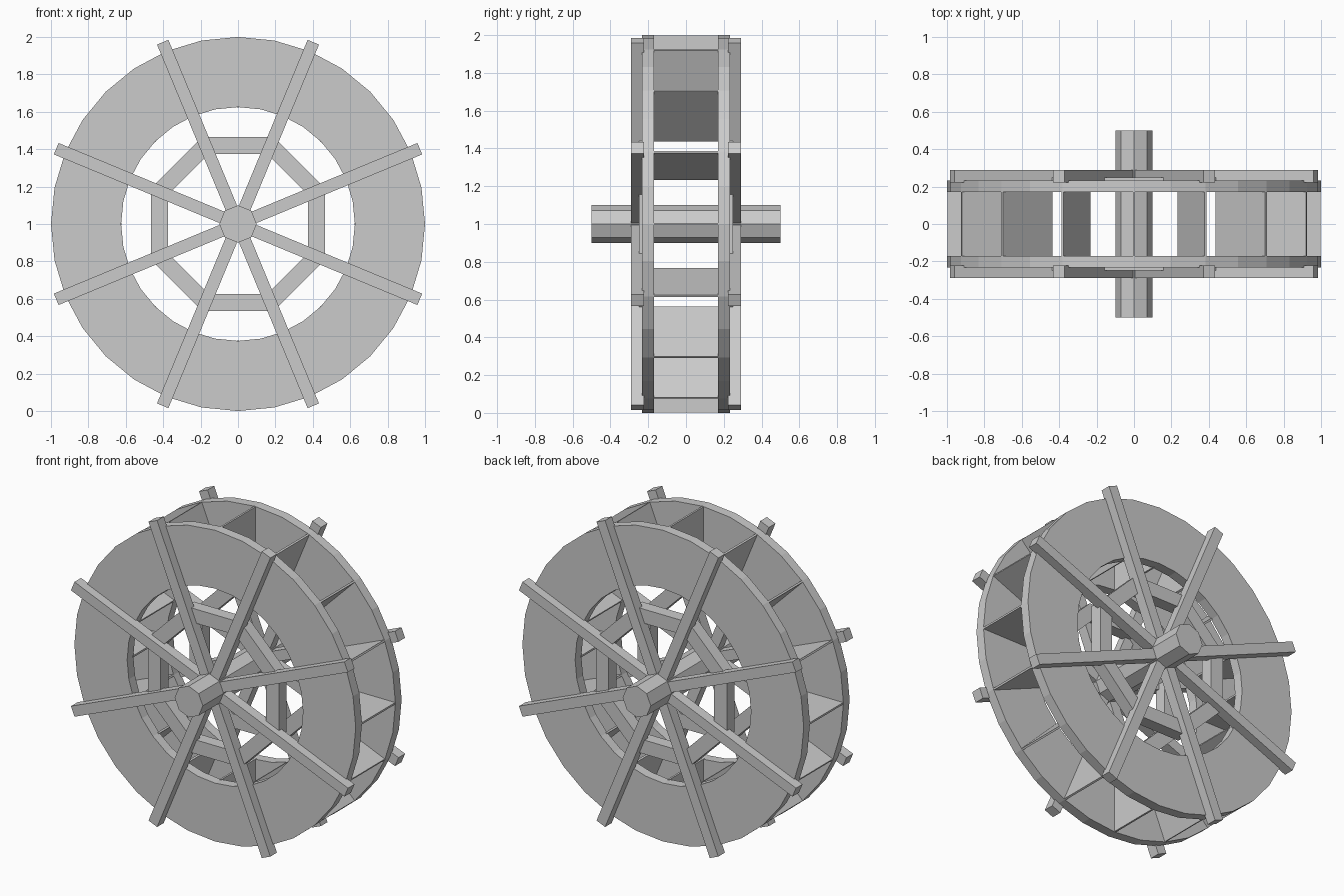
import bpy, bmesh
from math import sin, cos, pi, radians
from mathutils import Matrix, Vector

if "Cube" in bpy.data.objects:
    bpy.data.objects.remove(bpy.data.objects["Cube"])

CENTRE = Vector((0, 0, 1))


def finish(name, bm):
    """Turn a bmesh built around the wheel centre into an object."""
    bmesh.ops.recalc_face_normals(bm, faces=bm.faces)
    mesh = bpy.data.meshes.new(name)
    bm.to_mesh(mesh)
    bm.free()
    obj = bpy.data.objects.new(name, mesh)
    obj.location = CENTRE
    bpy.context.collection.objects.link(obj)
    return obj


def ring(name, sides, r_in, r_out, y0, y1, phase=0.0):
    """Flat-sided ring around the y axis with a rectangular section."""
    bm = bmesh.new()
    section = [(r_in, y0), (r_out, y0), (r_out, y1), (r_in, y1)]
    loops = []
    for i in range(sides):
        a = phase + 2 * pi * i / sides
        loops.append([bm.verts.new((r * cos(a), y, r * sin(a))) for r, y in section])
    for i in range(sides):
        p, q = loops[i], loops[(i + 1) % sides]
        for j in range(4):
            k = (j + 1) % 4
            bm.faces.new((p[j], p[k], q[k], q[j]))
    return finish(name, bm)


def radial_box(name, angle, r0, r1, y0, y1, width):
    """Box running outwards from the wheel centre at the given angle."""
    bm = bmesh.new()
    m = (Matrix.Rotation(-angle, 4, 'Y')
         @ Matrix.Translation(((r0 + r1) / 2, (y0 + y1) / 2, 0))
         @ Matrix.Diagonal((r1 - r0, y1 - y0, width, 1)))
    bmesh.ops.create_cube(bm, size=1, matrix=m)
    return finish(name, bm)


# Octagonal axle
bm = bmesh.new()
bmesh.ops.create_cone(bm, cap_ends=True, segments=8, radius1=0.1, radius2=0.1,
                      depth=1.0, matrix=Matrix.Rotation(pi / 2, 4, 'X'))
finish("axle", bm)

for side, s in (("front", -1), ("back", 1)):
    # Side rim
    ring(f"{side}_rim", 32, 0.625, 1.0, s * 0.17, s * 0.233)
    # Octagonal brace joining the spokes
    c = cos(pi / 8)
    ring(f"{side}_brace", 8, 0.375 / c, 0.465 / c, s * 0.17, s * 0.249, pi / 8)
    # Spokes
    y0, y1 = sorted((s * 0.223, s * 0.29))
    for i in range(8):
        radial_box(f"{side}_spoke_{i + 1}", radians(22.5 + 45 * i),
                   0.05, 1.052, y0, y1, 0.066)

# Paddle boards between the rims
for i in range(16):
    radial_box(f"paddle_{i + 1}", radians(22.5 * i), 0.622, 0.998, -0.18, 0.18, 0.012)
